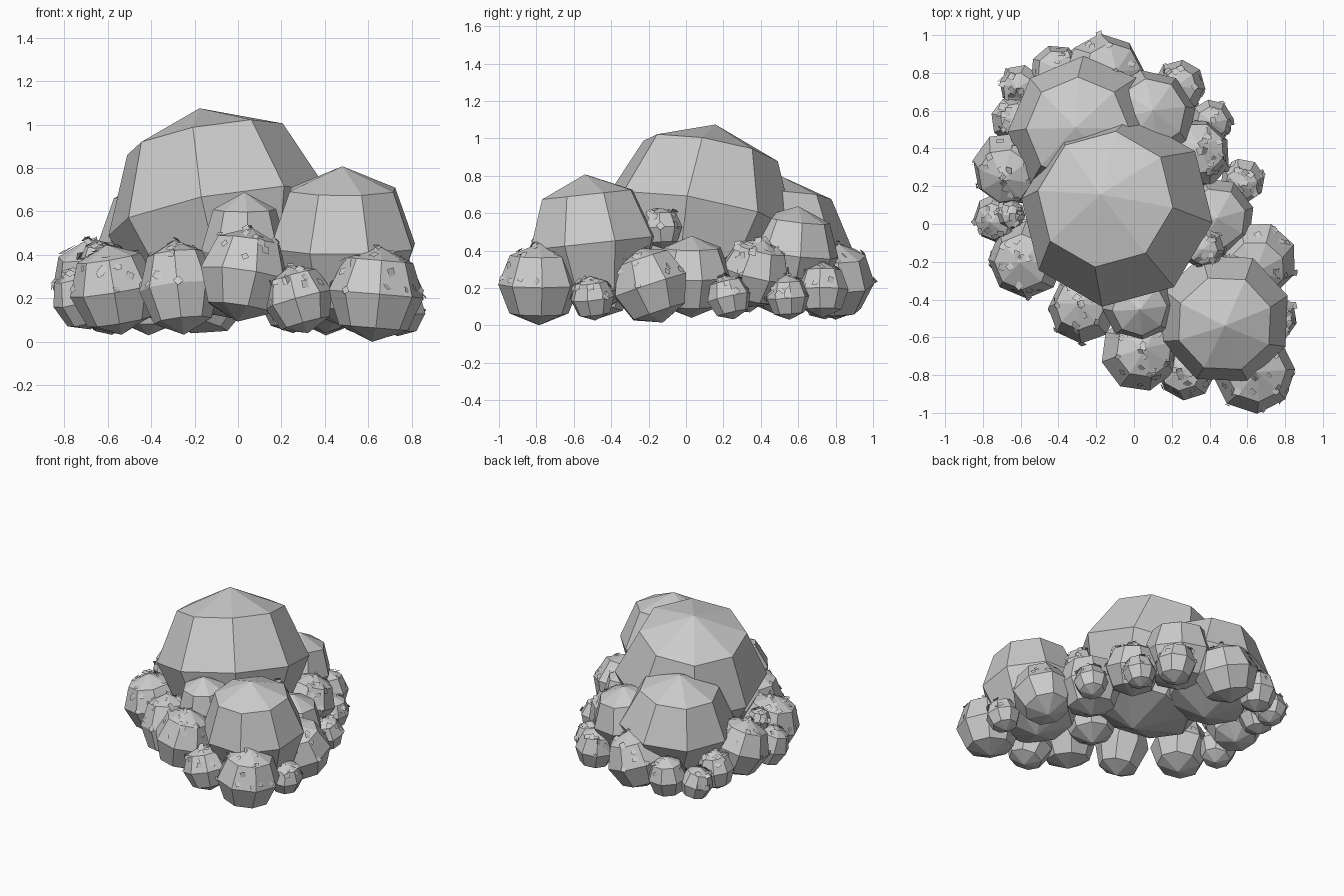
import bpy, bmesh, math, random
from mathutils import Vector, Matrix

if "Cube" in bpy.data.objects:
    bpy.data.objects.remove(bpy.data.objects["Cube"])

random.seed(4)
UP = Vector((0, 0, 1))


def add_mesh(name, bm):
    me = bpy.data.meshes.new(name)
    bm.to_mesh(me)
    bm.free()
    ob = bpy.data.objects.new(name, me)
    bpy.context.collection.objects.link(ob)


def clump(name, x, y, z, r, h, axis, spin, full=1.03):
    """Eight-sided, four-ring ball with fuller shoulders, leaning along axis."""
    bm = bmesh.new()
    bmesh.ops.create_uvsphere(bm, u_segments=8, v_segments=4, radius=1)
    for v in bm.verts:
        if 0.5 < abs(v.co.z) < 0.9:
            v.co.x *= full
            v.co.y *= full
    rot = UP.rotation_difference(Vector(axis)).to_matrix().to_4x4()
    m = (Matrix.Translation((x, y, z)) @ rot
         @ Matrix.Diagonal((r, r, h, 1)) @ Matrix.Rotation(math.radians(spin), 4, 'Z'))
    bmesh.ops.transform(bm, matrix=m, verts=bm.verts)
    bm.normal_update()
    faces = [(f.normal.copy(), f.calc_center_median(), [v.co.copy() for v in f.verts])
             for f in bm.faces if f.normal.z > 0.1]
    add_mesh(name, bm)
    return faces


def leaves(name, faces, count):
    """Small square leaves scattered over the upward faces of a ball."""
    bm = bmesh.new()
    for _ in range(count):
        n, c, pts = random.choice(faces)
        p = c.lerp(random.choice(pts), random.uniform(0.1, 0.95)) + n * 0.008
        tilt = n + Vector([random.uniform(-0.4, 0.4) for _ in range(3)])
        q = UP.rotation_difference(tilt).to_matrix().to_4x4()
        m = Matrix.Translation(p) @ q @ Matrix.Rotation(random.uniform(0, 3), 4, 'Z')
        s = random.uniform(0.013, 0.019)
        bm.faces.new([bm.verts.new(m @ Vector((a * s, b * s, 0)))
                      for a, b in ((-1, -1), (1, -1), (1, 1), (-1, 1))])
    add_mesh(name, bm)


# Large smooth clumps: x, y, z, radius, half height, lean axis, spin
clump("main_clump", -0.09, 0.07, 0.59, 0.52, 0.50, (-0.09, 0.09, 0.5), -8, 1.0)
clump("front_clump", 0.48, -0.50, 0.44, 0.355, 0.37, (0, -0.04, 0.37), 20)
clump("back_left_clump", -0.27, 0.49, 0.43, 0.40, 0.37, (-0.04, 0.02, 0.37), 0, 0.97)
clump("back_right_clump", 0.08, 0.57, 0.39, 0.25, 0.25, (0.02, 0.03, 0.25), 10)
clump("right_clump", 0.42, 0.03, 0.26, 0.22, 0.22, (0.02, 0, 0.22), 15)
clump("front_middle_clump", 0.03, -0.43, 0.42, 0.20, 0.27, (0, -0.02, 0.23), 5)

# Leafy border balls: x, y, z, radius, half height
border = [
    (-0.41, 0.81, 0.18, 0.14, 0.15), (-0.155, 0.79, 0.24, 0.22, 0.21),
    (0.24, 0.73, 0.19, 0.14, 0.15), (0.41, 0.545, 0.15, 0.115, 0.12),
    (0.32, 0.37, 0.28, 0.195, 0.19), (0.575, 0.23, 0.15, 0.12, 0.12),
    (0.65, -0.19, 0.215, 0.215, 0.21), (0.745, -0.50, 0.145, 0.12, 0.12),
    (0.635, -0.785, 0.22, 0.22, 0.22), (0.28, -0.775, 0.195, 0.16, 0.16),
    (0.03, -0.68, 0.31, 0.21, 0.22), (-0.27, -0.45, 0.25, 0.185, 0.22),
    (-0.57, -0.19, 0.24, 0.205, 0.21), (-0.72, 0.03, 0.20, 0.135, 0.15),
    (-0.65, 0.05, 0.38, 0.075, 0.08), (-0.655, 0.29, 0.27, 0.205, 0.21),
    (-0.63, 0.55, 0.19, 0.13, 0.14), (-0.60, 0.73, 0.15, 0.115, 0.12),
    (0.37, -0.13, 0.52, 0.11, 0.11),
]
for i, (x, y, z, r, h) in enumerate(border):
    # each ball leans a little in its own direction
    a, t = random.uniform(0, 6.28), random.uniform(0.05, 0.35)
    axis = (t * math.cos(a), t * math.sin(a), 1)
    f = clump(f"border_ball_{i + 1}", x, y, z, r, h, axis, random.uniform(0, 45), 1.02)
    leaves(f"ball_leaves_{i + 1}", f, int(10 + 80 * r))
